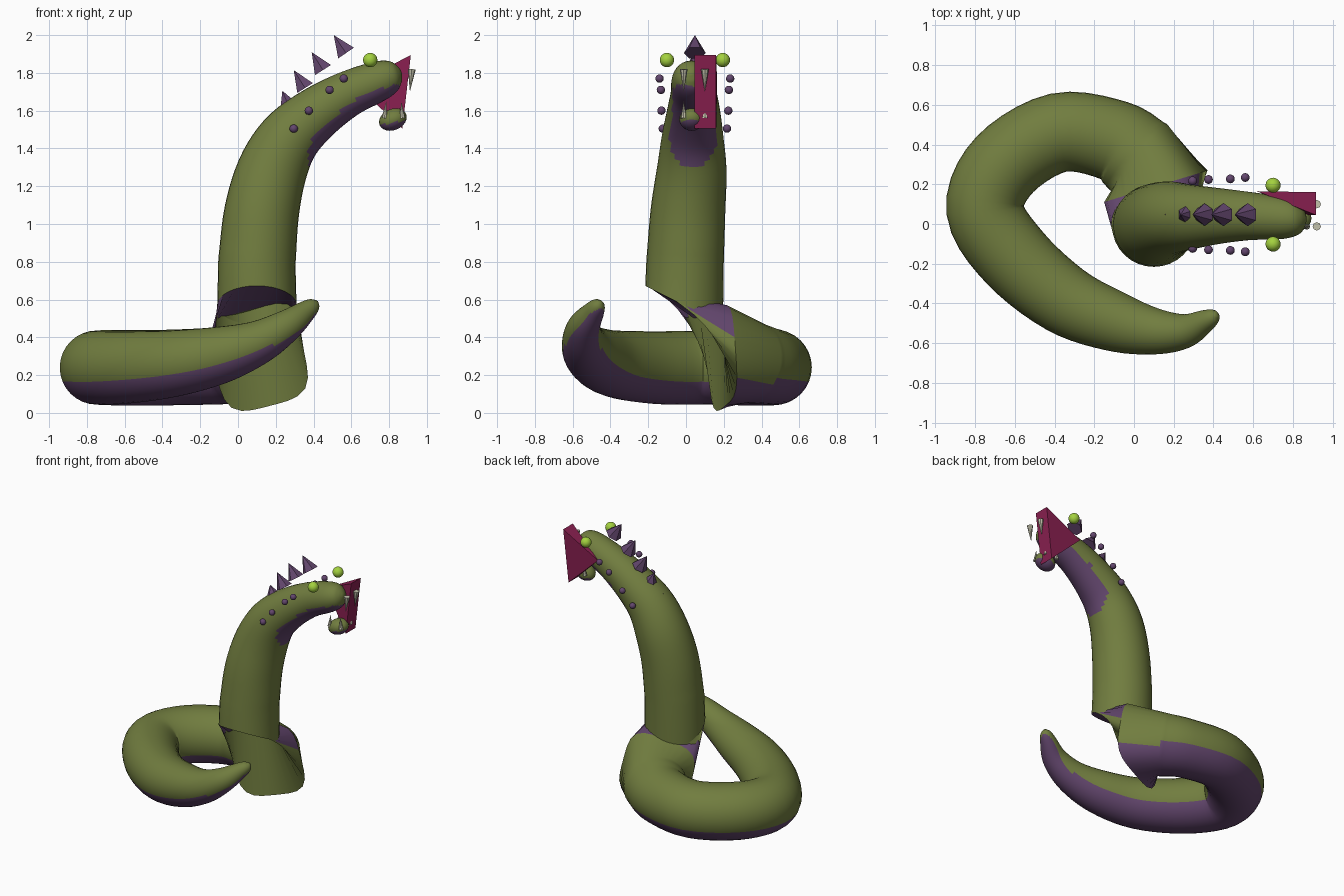
import bpy, bmesh, math
from mathutils import Vector, Matrix

if "Cube" in bpy.data.objects:
    bpy.data.objects.remove(bpy.data.objects["Cube"])

N = 32  # sides of the body tubes


def material(name, rgb):
    m = bpy.data.materials.new(name)
    m.diffuse_color = (*rgb, 1)
    m.use_nodes = True
    m.node_tree.nodes["Principled BSDF"].inputs["Base Color"].default_value = m.diffuse_color
    return m


GREEN = material("olive_green", (0.165, 0.205, 0.05))
PURPLE = material("belly_purple", (0.125, 0.062, 0.155))
RED = material("mouth_red", (0.25, 0.014, 0.08))
LIME = material("eye_lime", (0.37, 0.64, 0.05))
IVORY = material("tooth_ivory", (0.56, 0.55, 0.42))


def finish(name, bm, mats, smooth=True):
    me = bpy.data.meshes.new(name)
    bm.to_mesh(me)
    bm.free()
    for m in mats:
        me.materials.append(m)
    for p in me.polygons:
        p.use_smooth = smooth
    ob = bpy.data.objects.new(name, me)
    bpy.context.collection.objects.link(ob)
    return ob


def spline(pts, steps=5):
    """Catmull-Rom through (x, y, z, radius) points."""
    p = [Vector(q) for q in pts]
    p = [2 * p[0] - p[1]] + p + [2 * p[-1] - p[-2]]
    out = []
    for i in range(1, len(p) - 2):
        a, b, c, d = p[i - 1:i + 3]
        for s in range(steps):
            t = s / steps
            out.append(0.5 * (2 * b + (c - a) * t + (2 * a - 5 * b + 4 * c - d) * t * t
                              + (3 * b - a - 3 * c + d) * t ** 3))
    return out + [p[-2]]


def ring(center, tangent, ref, rx, ry=None, power=2, roll=0):
    """Cross-section, round (power 2) or squarish (power 4)."""
    tangent = Vector(tangent).normalized()
    right = tangent.cross(Vector(ref)).normalized()
    up = right.cross(tangent)
    pts = []
    for j in range(N):
        a = 2 * math.pi * j / N
        c, s = math.cos(a), math.sin(a)
        k = (abs(c) ** power + abs(s) ** power) ** (-1 / power)
        x, y = rx * c * k, (ry or rx) * s * k
        x, y = x * math.cos(roll) - y * math.sin(roll), x * math.sin(roll) + y * math.cos(roll)
        pts.append(Vector(center) + right * x + up * y)
    return pts


def path_rings(samples, ref):
    rings = []
    for i, s in enumerate(samples):
        t = samples[min(i + 1, len(samples) - 1)].xyz - samples[max(i - 1, 0)].xyz
        rings.append(ring(s.xyz, t, ref, max(s.w, 0.008)))
    return rings


def tube(name, rings, cap_first=False, cap_last=False):
    bm = bmesh.new()
    vs = [[bm.verts.new(p) for p in r] for r in rings]
    for a, b in zip(vs, vs[1:]):
        for j in range(N):
            k = (j + 1) % N
            bm.faces.new((a[j], b[j], b[k], a[k]))
    if cap_first:
        bm.faces.new(vs[0])
    if cap_last:
        bm.faces.new(vs[-1][::-1])
    bm.normal_update()
    for f in bm.faces:  # belly colour on undersides
        f.material_index = 1 if f.normal.z < -0.34 else 0
    return finish(name, bm, (GREEN, PURPLE))


# Coiled tail, tip first, ending in a squarish opening under the neck
coil = spline([
    (0.417, -0.455, 0.59, 0.012), (0.40, -0.465, 0.572, 0.038), (0.355, -0.49, 0.535, 0.058),
    (0.25, -0.54, 0.455, 0.088), (0.1, -0.54, 0.37, 0.118), (-0.1, -0.49, 0.305, 0.152),
    (-0.35, -0.38, 0.26, 0.177), (-0.6, -0.17, 0.24, 0.192), (-0.75, 0.07, 0.24, 0.195),
    (-0.65, 0.30, 0.24, 0.2), (-0.38, 0.46, 0.24, 0.2), (-0.1, 0.42, 0.25, 0.205),
    (0.03, 0.33, 0.27, 0.22)])
coil_end = ring((0.11, 0.19, 0.29), (0.29, -0.95, 0), (0, 0, 1), 0.25, 0.26, 4, math.radians(-14))
tube("coiled_tail", path_rings(coil, (0, 0, 1)) + [coil_end], cap_first=True)

# Neck and head
neck_base = ring((0.1, -0.01, 0.57), (0, 0.45, 0.9), (-1, 0, 0), 0.23, 0.21)
neck = spline([
    (0.1, -0.005, 0.8, 0.205), (0.125, 0.01, 1.06, 0.198), (0.18, 0.03, 1.28, 0.185),
    (0.27, 0.035, 1.45, 0.165), (0.41, 0.04, 1.58, 0.143), (0.575, 0.04, 1.685, 0.122),
    (0.74, 0.03, 1.755, 0.107), (0.815, 0.025, 1.785, 0.085), (0.85, 0.025, 1.797, 0.05),
    (0.866, 0.025, 1.802, 0.012)])
tube("neck_and_head", [neck_base] + path_rings(neck, (-1, 0, 0)), cap_last=True)

# Folded skin joining the coil opening to the neck base
bm = bmesh.new()
low = [bm.verts.new(p) for p in coil_end]
high = [bm.verts.new(neck_base[(N // 4 - j) % N]) for j in range(N)]
for j in range(N):
    k = (j + 1) % N
    f = bm.faces.new((low[j], low[k], high[k], high[j]))
    f.material_index = 1 if math.sin(2 * math.pi * (j + 0.5) / N) > 0.25 else 0
finish("neck_fold", bm, (GREEN, PURPLE))


def cone(name, base, tip, r, sides, mat):
    base, tip = Vector(base), Vector(tip)
    d = tip - base
    bm = bmesh.new()
    bmesh.ops.create_cone(bm, cap_ends=True, segments=sides, radius1=r, radius2=0, depth=d.length)
    rot = Vector((0, 0, 1)).rotation_difference(d).to_matrix().to_4x4()
    bm.transform(Matrix.Translation((base + tip) / 2) @ rot)
    return finish(name, bm, (mat,), smooth=False)


def ball(name, center, radii, mats, tilt=0.0):
    bm = bmesh.new()
    bmesh.ops.create_uvsphere(bm, u_segments=20, v_segments=12, radius=1)
    bm.transform(Matrix.Translation(center) @ Matrix.Rotation(tilt, 4, 'Y') @ Matrix.Diagonal((*radii, 1)))
    if len(mats) > 1:
        bm.normal_update()
        for f in bm.faces:
            f.material_index = 1 if f.normal.z < -0.34 else 0
    return finish(name, bm, mats)


# Back spikes: base x, base z, tip x, tip z, radius
for x, z, tx, tz, r in [(0.19, 1.525, 0.155, 1.57, 0.032), (0.265, 1.63, 0.235, 1.705, 0.05),
                        (0.355, 1.72, 0.295, 1.815, 0.056), (0.45, 1.815, 0.39, 1.91, 0.058),
                        (0.572, 1.905, 0.507, 2.0, 0.058)]:
    cone("back_spike", (x, 0.047, z), (tx, 0.047, tz), r, 6, PURPLE)

# Side bumps and eyes, in pairs about the head's centre line
for side in (-1, 1):
    for x, z, w in [(0.295, 1.505, 0.17), (0.375, 1.6, 0.177), (0.485, 1.71, 0.18), (0.56, 1.77, 0.187)]:
        ball("side_bump", (x, 0.047 + side * w, z), (0.022,) * 3, (PURPLE,))
    ball("eye", (0.70, 0.047 + side * 0.148, 1.868), (0.038,) * 3, (LIME,))

# Open mouth wedge
bm = bmesh.new()
base = [bm.verts.new(p) for p in ((0.915, 0.045, 1.895), (0.915, 0.16, 1.895),
                                  (0.87, 0.16, 1.505), (0.87, 0.045, 1.505))]
apex = bm.verts.new((0.62, 0.165, 1.74))
bm.faces.new(base)
for i in range(4):
    bm.faces.new((base[i], base[(i + 1) % 4], apex))
bmesh.ops.recalc_face_normals(bm, faces=bm.faces)
finish("mouth", bm, (RED,), smooth=False)

# Lower jaw
ball("lower_jaw", (0.82, 0.03, 1.553), (0.076, 0.066, 0.056), (GREEN, PURPLE), -0.4)

# Teeth
for y in (-0.012, 0.1):
    cone("upper_tooth", (0.92, y, 1.82), (0.91, y, 1.70), 0.021, 8, IVORY)
    cone("lower_front_tooth", (0.87, y, 1.56), (0.865, y, 1.645), 0.017, 8, IVORY)
    cone("lower_back_tooth", (0.775, y, 1.56), (0.785, y, 1.65), 0.015, 8, IVORY)
